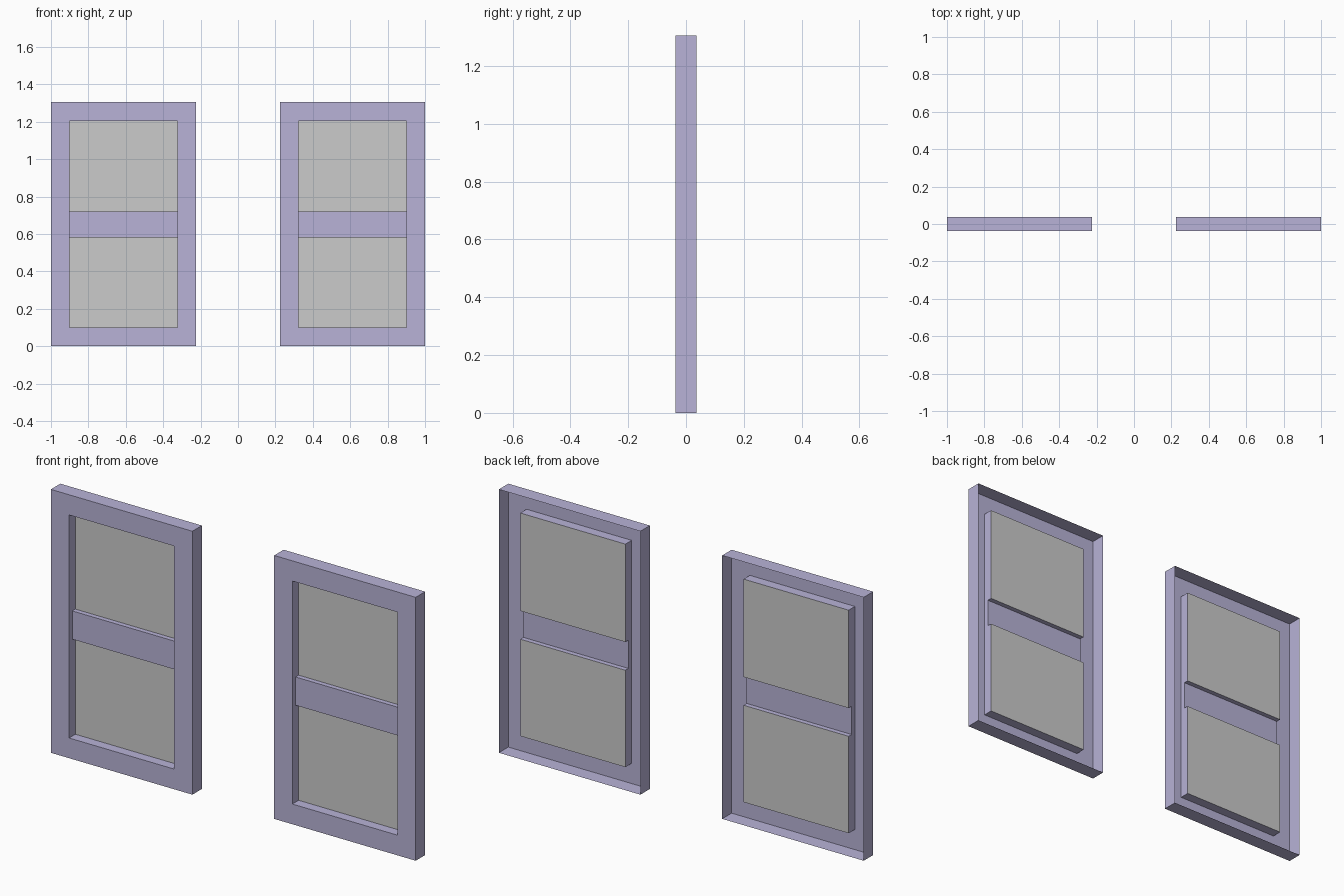
import bpy

if "Cube" in bpy.data.objects:
    bpy.data.objects.remove(bpy.data.objects["Cube"])

W, H, BORDER = 0.776, 1.305, 0.1       # window size and frame width
FRONT, BACK = -0.037, 0.037            # frame depth
RAIL_Y, GLASS_Y = -0.012, 0.012        # rail face and glass planes
RAIL_LO, RAIL_HI = 0.58, 0.72

paint = bpy.data.materials.new("frame_paint")
paint.diffuse_color = (0.48, 0.45, 0.68, 1)
paint.use_nodes = True
paint.node_tree.nodes["Principled BSDF"].inputs["Base Color"].default_value = paint.diffuse_color


def ring(inset, y):
    """Rectangle seen from the front, with points at the rail heights."""
    x, lo, hi = W / 2 - inset, inset, H - inset
    return [(-x, y, lo), (x, y, lo), (x, y, RAIL_LO), (x, y, RAIL_HI),
            (x, y, hi), (-x, y, hi), (-x, y, RAIL_HI), (-x, y, RAIL_LO)]


def bridge(a, b, skip=()):
    return [(a[i], a[(i + 1) % 8], b[(i + 1) % 8], b[i])
            for i in range(8) if i not in skip]


def make_mesh(name, quads, material=None):
    points = list(dict.fromkeys(p for q in quads for p in q))
    index = {p: i for i, p in enumerate(points)}
    mesh = bpy.data.meshes.new(name)
    mesh.from_pydata(points, [], [[index[p] for p in q] for q in quads])
    if material:
        mesh.materials.append(material)
    return mesh


outer_back, outer_front = ring(0, BACK), ring(0, FRONT)
hole_front, hole_rail, hole_glass = (ring(BORDER, y) for y in (FRONT, RAIL_Y, GLASS_Y))
r, g = hole_rail, hole_glass

parts = {
    # Open-backed frame shell; lining is notched behind the rail
    "frame": make_mesh("frame", bridge(outer_back, outer_front)
                       + bridge(outer_front, hole_front)
                       + bridge(hole_front, hole_rail)
                       + bridge(hole_rail, hole_glass, skip=(2, 6)), paint),
    # Middle rail: face plus upper and lower ledges
    "middle_rail": make_mesh("middle_rail", [
        (r[7], r[2], r[3], r[6]),
        (r[6], r[3], g[3], g[6]),
        (r[2], r[7], g[7], g[2])], paint),
    # Glass panes
    "lower_pane": make_mesh("lower_pane", [(g[0], g[1], g[2], g[7])]),
    "upper_pane": make_mesh("upper_pane", [(g[6], g[3], g[4], g[5])]),
}

# Two identical windows
for side, x in (("left", -1 + W / 2), ("right", 1 - W / 2)):
    for name, mesh in parts.items():
        obj = bpy.data.objects.new(f"{side}_{name}", mesh)
        obj.location.x = x
        bpy.context.collection.objects.link(obj)
